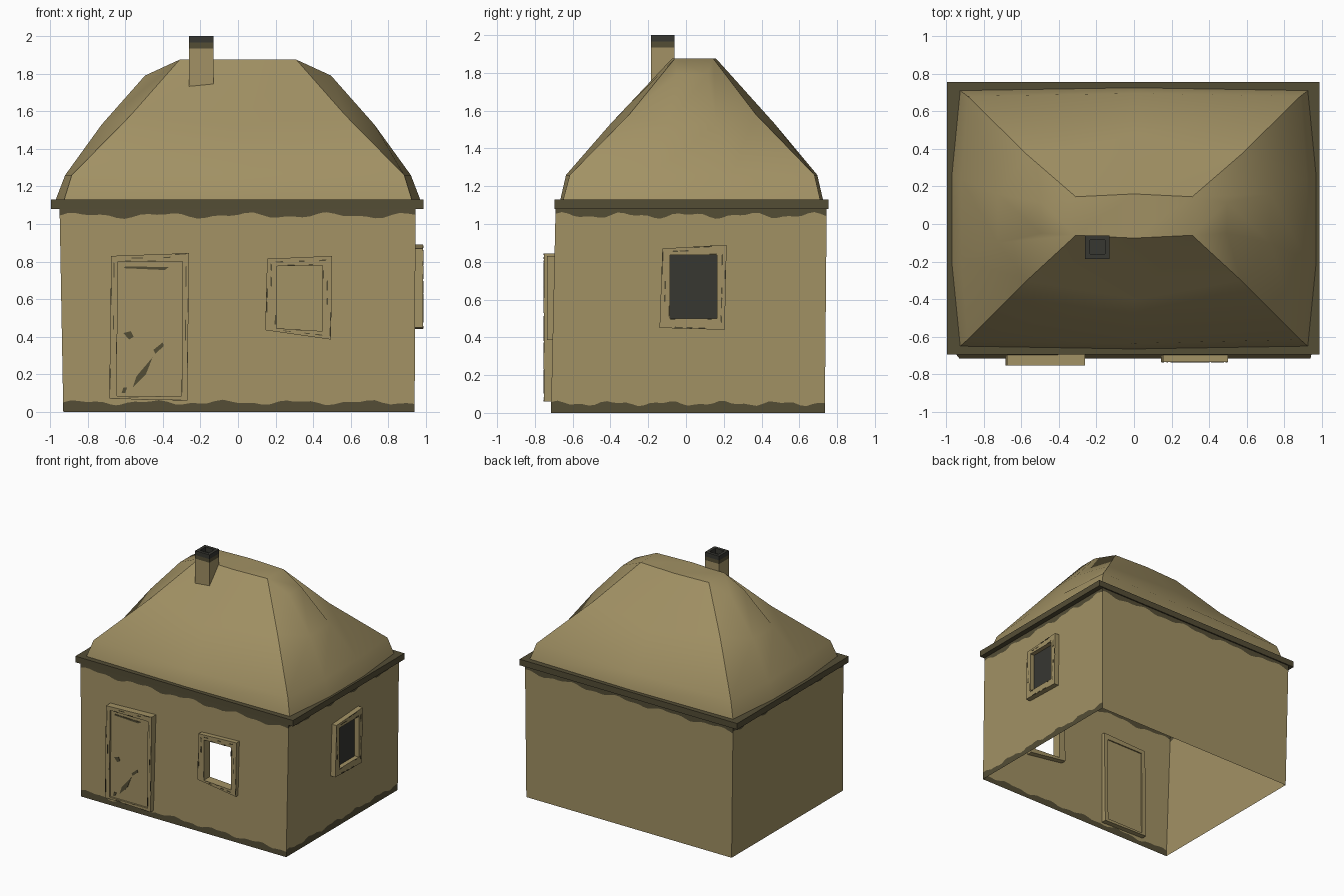
import bpy, math, random

random.seed(4)
if "Cube" in bpy.data.objects:
    bpy.data.objects.remove(bpy.data.objects["Cube"])


def material(name, rgb):
    m = bpy.data.materials.new(name)
    m.use_nodes = True
    m.diffuse_color = (*rgb, 1)
    m.node_tree.nodes["Principled BSDF"].inputs["Base Color"].default_value = (*rgb, 1)
    return m


TAN, BROWN, DARK = range(3)
MATS = [material("tan", (0.36, 0.285, 0.128)),
        material("dark_brown", (0.088, 0.074, 0.036)),
        material("charcoal", (0.038, 0.038, 0.031))]


def build(name, verts, faces, colours=TAN, smooth=None):
    me = bpy.data.meshes.new(name)
    me.from_pydata(verts, [], faces)
    for m in MATS:
        me.materials.append(m)
    for i, p in enumerate(me.polygons):
        p.material_index = colours if isinstance(colours, int) else colours[i]
    ob = bpy.data.objects.new(name, me)
    bpy.context.collection.objects.link(ob)
    if smooth:
        bpy.ops.object.select_all(action="DESELECT")
        ob.select_set(True)
        bpy.context.view_layer.objects.active = ob
        bpy.ops.object.shade_smooth_by_angle(angle=math.radians(smooth))
    return ob


def loft(rings):
    """Vertices and side faces for a stack of rings listed counter-clockwise."""
    n = len(rings[0])
    verts = [v for r in rings for v in r]
    faces = [(k * n + i, k * n + (i + 1) % n, (k + 1) * n + (i + 1) % n, (k + 1) * n + i)
             for k in range(len(rings) - 1) for i in range(n)]
    return verts, faces


def rect(x0, x1, y0, y1, z):
    return [(x0, y0, z), (x1, y0, z), (x1, y1, z), (x0, y1, z)]


# Places for flat details: u along the wall, z up, d outward
def on_front(u, z, d):
    return (u, -d, z)


def on_right(u, z, d):
    return (d, u, z)


def plate(name, place, outline, d0, d1, colour):
    n = len(outline)
    verts, faces = loft([[place(u, z, d) for u, z in outline] for d in (d0, d1)])
    return build(name, verts, faces + [tuple(range(n))[::-1], tuple(range(n, 2 * n))], colour)


def lerp(a, b, t):
    return tuple(p + (q - p) * t for p, q in zip(a, b))


def frame(name, place, outer, inner, d0, d1):
    """Crooked four-sided frame with dark worn slivers on its front."""
    rings = [[place(u, z, d) for u, z in pts]
             for pts, d in ((outer, d0), (outer, d1), (inner, d1), (inner, d0), (outer, d0))]
    build(name, *loft(rings))
    for i in range(4):
        j = (i + 1) % 4
        for k in range(5):
            t = 0.03 + k * 0.19
            s = t + random.uniform(0.08, 0.16)
            w = random.choice((0.0, 0.38, 0.84))
            e0, e1 = (lerp(outer[m], inner[m], w) for m in (i, j))
            f0, f1 = (lerp(outer[m], inner[m], w + 0.16) for m in (i, j))
            plate(name + "_wear", place, [lerp(e0, e1, t), lerp(e0, e1, s),
                  lerp(f0, f1, s), lerp(f0, f1, t)], d1, d1 + 0.002, BROWN)


# Walls: open at the bottom, with wavy painted bands at top and foot
FOOT = rect(-0.93, 0.94, -0.715, 0.735, 0)
HEAD = rect(-0.95, 0.945, -0.69, 0.745, 1.10)


def wall(name, side, holes, foot_band):
    a, b = FOOT[side], FOOT[(side + 1) % 4]
    c, d = HEAD[side], HEAD[(side + 1) % 4]
    axis = side % 2
    holes = [((u0 - a[axis]) / (b[axis] - a[axis]), (u1 - a[axis]) / (b[axis] - a[axis]), z0, z1)
             for u0, u1, z0, z1 in holes]
    ts = sorted({i / 44 for i in range(45)} | {t for h in holes for t in h[:2]})
    cuts = sorted({z for h in holes for z in h[2:]} or {0.5})
    verts, faces, colours = [], [], []
    for t in ts:
        low = 0.05 + 0.009 * math.sin(31 * t + side) + 0.006 * math.sin(73 * t)
        high = 1.045 + 0.011 * math.sin(27 * t + side) + 0.007 * math.sin(61 * t)
        for z in [0, low, *cuts, high, 1.10]:
            verts.append(lerp(lerp(a, b, t), lerp(c, d, t), z / 1.10))
    rows = len(cuts) + 4
    for i in range(len(ts) - 1):
        t = (ts[i] + ts[i + 1]) / 2
        for r in range(rows - 1):
            if 2 <= r < rows - 3:
                z = (cuts[r - 2] + cuts[r - 1]) / 2
                if any(h[0] < t < h[1] and h[2] < z < h[3] for h in holes):
                    continue
            k = i * rows + r
            faces.append((k, k + rows, k + rows + 1, k + 1))
            banded = r == rows - 2 or (r == 0 and foot_band)
            colours.append(BROWN if banded else TAN)
    build(name, verts, faces, colours)


wall("front_wall", 0, [(-0.65, -0.29, 0.09, 0.81), (0.2, 0.455, 0.43, 0.785)], True)
wall("right_side_wall", 1, [(-0.09, 0.17, 0.49, 0.84)], True)
wall("back_wall", 2, [], False)
wall("left_side_wall", 3, [], False)

# Eave slab
v, f = loft([rect(-0.995, 0.987, -0.695, 0.755, z) for z in (1.08, 1.13)])
build("eave_slab", v, f + [(3, 2, 1, 0), (4, 5, 6, 7)], BROWN)


# Thatched roof: bulging hipped rings, pinched at the corners
def roof_ring(cx, cf, cb, mf, mb, sx, sf, sb, zc, zm, zs):
    return [(-cx, cf, zc), (0, mf, zm), (cx, cf, zc), (sx, sf, zs), (sx, sb, zs),
            (cx, cb, zc), (0, mb, zm), (-cx, cb, zc), (-sx, sb, zs), (-sx, sf, zs)]


v, f = loft([
    roof_ring(0.925, -0.65, 0.71, -0.665, 0.725, 0.97, -0.2, 0.25, 1.13, 1.13, 1.13),
    roof_ring(0.885, -0.615, 0.68, -0.635, 0.695, 0.92, -0.19, 0.24, 1.26, 1.26, 1.26),
    roof_ring(0.57, -0.30, 0.37, -0.40, 0.47, 0.725, -0.1, 0.16, 1.58, 1.53, 1.53),
    roof_ring(0.31, -0.06, 0.145, -0.075, 0.16, 0.495, -0.05, 0.115, 1.875, 1.875, 1.79)])
top = [(0, 1, 6, 7), (1, 2, 5, 6), (2, 3, 4, 5), (0, 7, 8, 9)]
build("roof", v, f + [tuple(30 + i for i in q) for q in top], TAN, smooth=32)

# Chimney with sooty hollow top
levels = [(0, 1.70), (0, 1.935), (0, 1.965), (0, 2.0), (0.025, 2.0), (0.025, 1.96)]
v, f = loft([rect(-0.26 + i, -0.13 - i, -0.185 + i, -0.06 - i, z) for i, z in levels])
build("chimney", v, f + [(20, 21, 22, 23)], [TAN] * 4 + [BROWN] * 4 + [DARK] * 13)

# Door, frame, handle and scuffs
frame("door_frame", on_front, [(-0.685, 0.07), (-0.27, 0.06), (-0.26, 0.845), (-0.675, 0.83)],
      [(-0.645, 0.085), (-0.3, 0.085), (-0.295, 0.8), (-0.64, 0.8)], 0.67, 0.752)
plate("door", on_front, [(-0.65, 0.08), (-0.29, 0.08), (-0.29, 0.81), (-0.65, 0.81)],
      0.68, 0.738, TAN)
scuffs = {"door_handle": [(-0.61, 0.42), (-0.58, 0.385), (-0.555, 0.40), (-0.57, 0.43)],
          "door_scuff_low": [(-0.56, 0.13), (-0.49, 0.2), (-0.455, 0.29), (-0.54, 0.19)],
          "door_scuff_high": [(-0.44, 0.31), (-0.395, 0.35), (-0.4, 0.37), (-0.45, 0.33)],
          "door_scuff_foot": [(-0.62, 0.10), (-0.6, 0.10), (-0.59, 0.13), (-0.61, 0.13)],
          "door_top_line": [(-0.61, 0.765), (-0.39, 0.755), (-0.37, 0.77), (-0.6, 0.775)]}
for name, outline in scuffs.items():
    plate(name, on_front, outline, 0.738, 0.742, BROWN)

# Windows: the front one open, the side one with a dark pane
frame("front_window_frame", on_front, [(0.145, 0.435), (0.495, 0.385), (0.5, 0.83), (0.155, 0.815)],
      [(0.205, 0.445), (0.45, 0.43), (0.45, 0.78), (0.205, 0.775)], 0.66, 0.735)
frame("side_window_frame", on_right, [(-0.14, 0.45), (0.205, 0.44), (0.215, 0.89), (-0.125, 0.87)],
      [(-0.085, 0.5), (0.165, 0.5), (0.165, 0.835), (-0.085, 0.835)], 0.91, 0.985)
plate("side_window_pane", on_right, [(-0.1, 0.48), (0.18, 0.48), (0.18, 0.85), (-0.1, 0.85)],
      0.94, 0.948, DARK)
